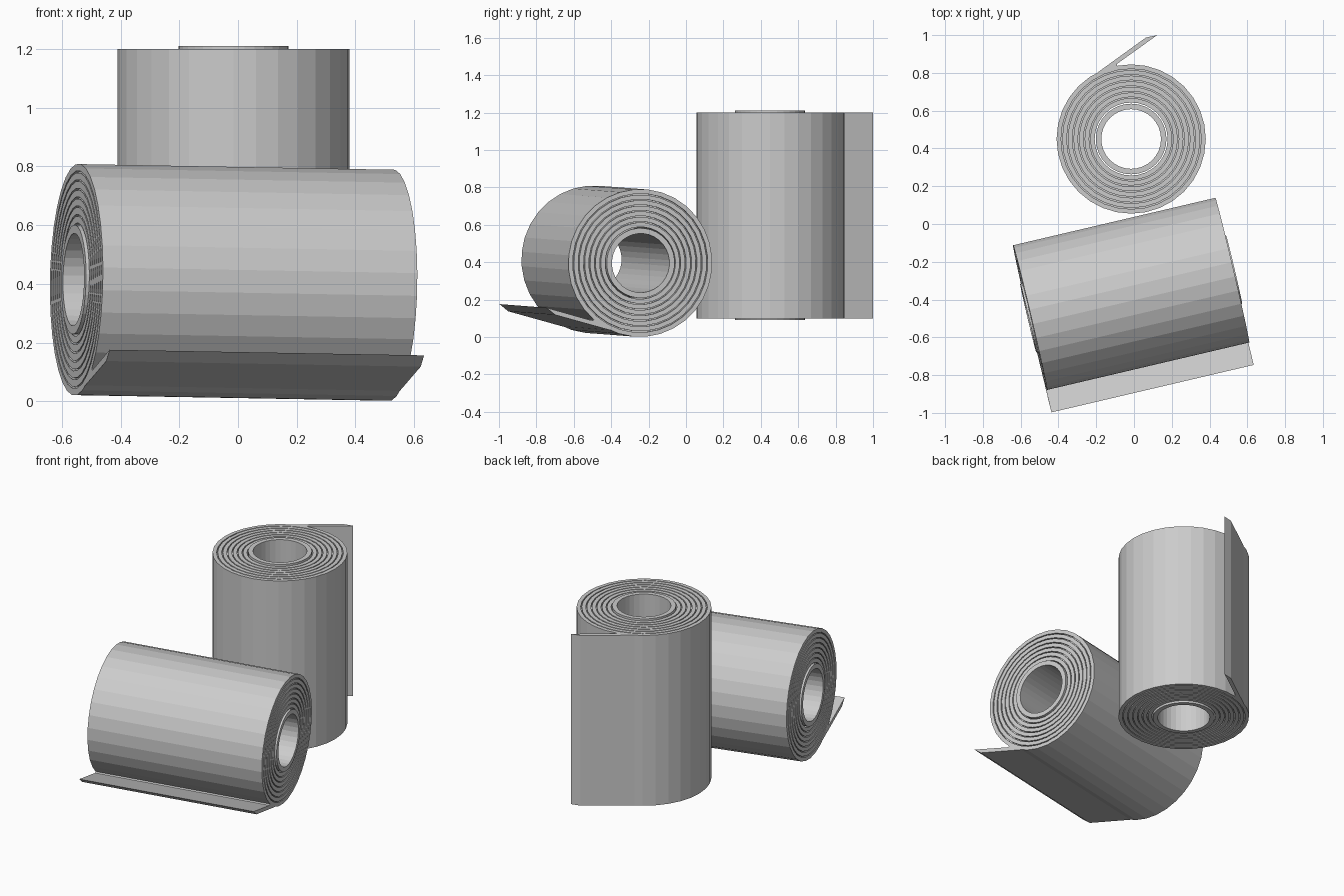
import bpy, bmesh
from math import pi, cos, sin, radians
from mathutils import Matrix, Vector

if "Cube" in bpy.data.objects:
    bpy.data.objects.remove(bpy.data.objects["Cube"])

SIDES = 32
R, HALF = 0.395, 0.55          # roll radius, half its length
CORE_IN, CORE_OUT = 0.158, 0.187
LAYERS = 7


def finish(name, bm, matrix):
    bmesh.ops.recalc_face_normals(bm, faces=bm.faces)
    mesh = bpy.data.meshes.new(name)
    bm.to_mesh(mesh)
    bm.free()
    ob = bpy.data.objects.new(name, mesh)
    ob.matrix_world = matrix
    bpy.context.collection.objects.link(ob)


def lathe(name, profile, matrix):
    """Revolve a closed (radius, z) profile around z."""
    bm = bmesh.new()
    rings = []
    for i in range(SIDES):
        a = 2 * pi * i / SIDES
        rings.append([bm.verts.new((r * cos(a), r * sin(a), z)) for r, z in profile])
    n = len(profile)
    for i in range(SIDES):
        a, b = rings[i], rings[(i + 1) % SIDES]
        for j in range(n):
            k = (j + 1) % n
            bm.faces.new((a[j], b[j], b[k], a[k]))
    finish(name, bm, matrix)


def prism(name, outline, half, matrix):
    """Extrude an xy outline along z."""
    bm = bmesh.new()
    face = bm.faces.new([bm.verts.new((x, y, -half)) for x, y in outline])
    new = bmesh.ops.extrude_face_region(bm, geom=[face])["geom"]
    verts = [g for g in new if isinstance(g, bmesh.types.BMVert)]
    bmesh.ops.translate(bm, verts=verts, vec=(0, 0, 2 * half))
    finish(name, bm, matrix)


def paper_roll(prefix, matrix):
    # cardboard core, slightly longer than the paper
    h = HALF + 0.01
    lathe(prefix + "_core", [(CORE_IN, -h), (CORE_OUT, -h), (CORE_OUT, h), (CORE_IN, h)], matrix)

    # wound paper: narrow grooves in both ends separate the layers
    start, gap, depth = CORE_OUT + 0.006, 0.006, 0.014
    pitch = (R - start + gap) / LAYERS
    top = []
    for i in range(LAYERS):
        r0 = start + i * pitch
        r1 = r0 + pitch - gap
        top += [(r0, HALF), (r1, HALF)]
        if i < LAYERS - 1:
            top += [(r1, HALF - depth), (r1 + gap, HALF - depth)]
    bottom = [(r, -z) for r, z in reversed(top)]
    lathe(prefix + "_paper", top + bottom, matrix)

    # loose end of the sheet
    tail = [(-0.178, 0.352), (0.078, 0.537), (0.138, 0.55), (-0.076, 0.397), (-0.076, 0.375)]
    prism(prefix + "_loose_sheet", tail, HALF, matrix)


# standing roll at the back
paper_roll("standing_roll", Matrix.Translation((-0.015, 0.45, 0.65)))

# lying roll in front: axis turned onto x, then yawed and tipped a little
to_x = Matrix(((0, 0, 1), (1, 0, 0), (0, 1, 0))).to_4x4()
lying = (Matrix.Translation((-0.015, -0.37, 0.405))
         @ Matrix.Rotation(radians(13.2), 4, 'Z')
         @ Matrix.Rotation(radians(1.0), 4, 'Y')
         @ to_x
         @ Matrix.Rotation(radians(129), 4, 'Z'))
paper_roll("lying_roll", lying)
